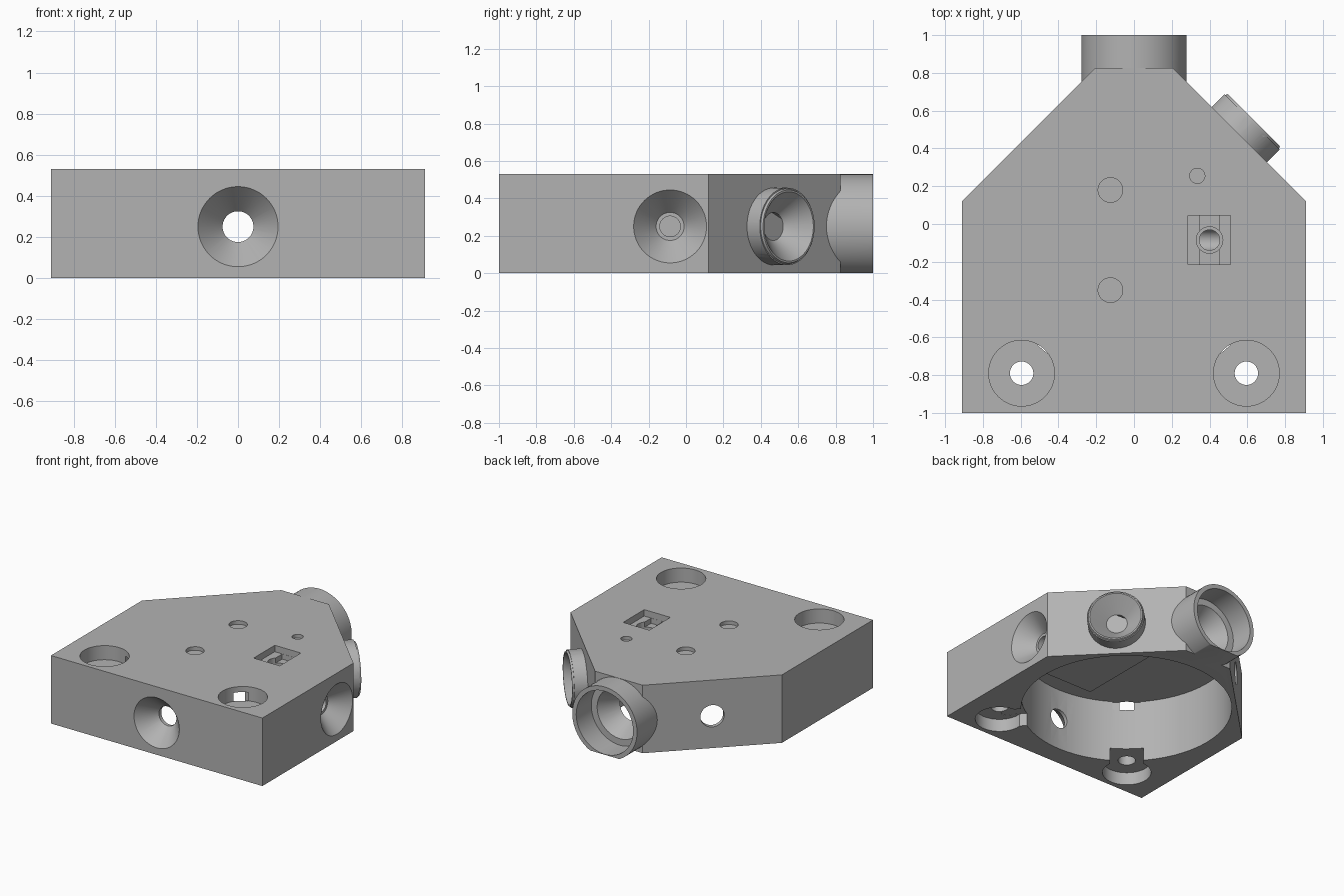
import bpy, bmesh
from math import pi, sin, cos, atan2, hypot
from mathutils import Matrix, Vector

if "Cube" in bpy.data.objects:
    bpy.data.objects.remove(bpy.data.objects["Cube"])

H = 0.53              # block height
MID = Vector((0, -0.085, 0))   # chamber axis
PORT_Z = 0.25
CEILING = 0.487
CHAMBER_R = 0.755

gray = bpy.data.materials.new("plain gray")
gray.use_nodes = True
gray.diffuse_color = (0.45, 0.45, 0.45, 1)
gray.node_tree.nodes["Principled BSDF"].inputs["Base Color"].default_value = (0.45, 0.45, 0.45, 1)


def finish(name, bm):
    bmesh.ops.recalc_face_normals(bm, faces=bm.faces)
    mesh = bpy.data.meshes.new(name)
    bm.to_mesh(mesh)
    bm.free()
    mesh.materials.append(gray)
    ob = bpy.data.objects.new(name, mesh)
    bpy.context.collection.objects.link(ob)
    return ob


def cone(name, start, end, r1, r2, sides=64):
    """Round solid running from start to end."""
    start, end = Vector(start), Vector(end)
    axis = end - start
    turn = axis.to_track_quat('Z', 'Y').to_matrix().to_4x4()
    bm = bmesh.new()
    bmesh.ops.create_cone(bm, cap_ends=True, segments=sides, radius1=r1, radius2=r2,
                          depth=axis.length,
                          matrix=Matrix.Translation((start + end) / 2) @ turn)
    return finish(name, bm)


def drill(name, x, y, z0, z1, r):
    return cone(name, (x, y, z0), (x, y, z1), r, r)


def radial(name, angle, d0, d1, r1, r2):
    """Round solid pointing out from the chamber axis at port height."""
    out = Vector((cos(angle), sin(angle), 0))
    base = MID + Vector((0, 0, PORT_Z))
    return cone(name, base + out * d0, base + out * d1, r1, r2)


def box(name, x0, x1, y0, y1, z0, z1, turn=0.0, origin=(0, 0, 0)):
    bm = bmesh.new()
    bmesh.ops.create_cube(bm, size=1)
    bmesh.ops.scale(bm, vec=(x1 - x0, y1 - y0, z1 - z0), verts=bm.verts)
    place = Matrix.Translation(origin) @ Matrix.Rotation(turn, 4, 'Z')
    move = Matrix.Translation(((x0 + x1) / 2, (y0 + y1) / 2, (z0 + z1) / 2))
    bmesh.ops.transform(bm, matrix=place @ move, verts=bm.verts)
    return finish(name, bm)


def combine(target, other, operation):
    other.hide_render = True
    mod = target.modifiers.new(other.name, 'BOOLEAN')
    mod.operation = operation
    mod.solver = 'EXACT'
    mod.object = other
    bpy.context.view_layer.objects.active = target
    bpy.ops.object.modifier_apply(modifier=mod.name)
    bpy.data.objects.remove(other)


# Block with two clipped rear corners
half = [(0.91, -1), (0.91, 0.12), (0.205, 0.825)]
outline = half + [(-x, y) for x, y in reversed(half)]
bm = bmesh.new()
face = bm.faces.new([bm.verts.new((x, y, 0)) for x, y in outline])
grown = bmesh.ops.extrude_face_region(bm, geom=[face])
bmesh.ops.translate(bm, vec=(0, 0, H),
                    verts=[v for v in grown["geom"] if isinstance(v, bmesh.types.BMVert)])
body = finish("manifold_block", bm)

# Rear tube and angled collar
combine(body, radial("rear_tube", pi / 2, 0.78, 1.085, 0.279, 0.279), 'UNION')
combine(body, radial("angled_collar", pi / 4, 0.77, 0.885, 0.207, 0.207), 'UNION')
combine(body, radial("collar_bevel", pi / 4, 0.87, 0.898, 0.207, 0.195), 'UNION')
combine(body, box("base_trim", -2, 2, -2, 2, -1, 0.001), 'DIFFERENCE')

# Round chamber open at the bottom
combine(body, drill("chamber", MID.x, MID.y, -0.1, CEILING, CHAMBER_R), 'DIFFERENCE')

# Sensor housing and shelf inside the chamber
for name, y0, y1, z0, z1 in (("housing", -0.23, 0.07, 0.12, 0.51),
                             ("shelf", -0.225, 0.5, 0.115, 0.165)):
    part = box(name, 0.22, 0.9, y0, y1, z0, z1)
    combine(part, drill("limit", MID.x, MID.y, -0.1, 1, CHAMBER_R + 0.01), 'INTERSECT')
    combine(body, part, 'UNION')

# Funnel ports: front, right side, angled collar
for angle, face_d, wide in ((-pi / 2, 0.915, 0.195), (0, 0.91, 0.195), (pi / 4, 0.898, 0.185)):
    slope = (wide - 0.075) / (face_d - 0.78)
    combine(body, radial("funnel", angle, 0.78, face_d + 0.02, 0.075, wide + slope * 0.02), 'DIFFERENCE')
    if angle:
        combine(body, radial("throat", angle, 0.66, 0.79, 0.075, 0.075), 'DIFFERENCE')
combine(body, radial("side_channel", 0, 0.33, 0.79, 0.055, 0.055), 'DIFFERENCE')

# Rear bore with inner funnel, and plain hole in the other slanted face
combine(body, radial("rear_bore", pi / 2, 0.9, 1.2, 0.245, 0.245), 'DIFFERENCE')
combine(body, radial("rear_funnel", pi / 2, 0.72, 0.91, 0.09, 0.2), 'DIFFERENCE')
combine(body, radial("rear_throat", pi / 2, 0.6, 0.75, 0.095, 0.095), 'DIFFERENCE')
combine(body, radial("slanted_hole", 3 * pi / 4, 0.6, 0.9, 0.085, 0.085), 'DIFFERENCE')

# Corner bolt seats, counterbored both ways and slotted into the chamber
for side in (-1, 1):
    x, y = side * 0.595, -0.79
    reach = hypot(x, y - MID.y)
    turn = atan2(y - MID.y, x)
    combine(body, drill("upper_seat", x, y, 0.42, 0.7, 0.174), 'DIFFERENCE')
    combine(body, drill("lower_seat", x, y, -0.1, 0.1, 0.174), 'DIFFERENCE')
    combine(body, drill("bolt_hole", x, y, -0.1, 0.7, 0.062), 'DIFFERENCE')
    combine(body, box("upper_slot", 0.65, 0.757, -0.1, 0.1, 0.421, 0.486, turn, MID), 'DIFFERENCE')
    combine(body, box("lower_slot", 0.65, reach, -0.12, 0.12, -0.1, 0.101, turn, MID), 'DIFFERENCE')

# Shallow round recesses in the top
for x, y, r in ((-0.125, 0.18, 0.065), (-0.125, -0.35, 0.065), (0.335, 0.255, 0.04)):
    combine(body, drill("top_recess", x, y, 0.502, 0.7, r), 'DIFFERENCE')

# Stepped sensor pocket above the side channel
combine(body, box("pocket", 0.285, 0.51, -0.215, 0.045, 0.48, 0.7), 'DIFFERENCE')
combine(body, box("pocket_groove", 0.35, 0.45, -0.214, 0.044, 0.44, 0.69), 'DIFFERENCE')
combine(body, drill("pocket_ring", 0.4, -0.085, 0.41, 0.68, 0.07), 'DIFFERENCE')
combine(body, drill("pocket_hole", 0.4, -0.085, 0.25, 0.67, 0.054), 'DIFFERENCE')

# Crisp edges, smooth bores
for ob in bpy.context.selected_objects:
    ob.select_set(False)
body.select_set(True)
bpy.context.view_layer.objects.active = body
bpy.ops.object.shade_smooth_by_angle(angle=pi / 6)
